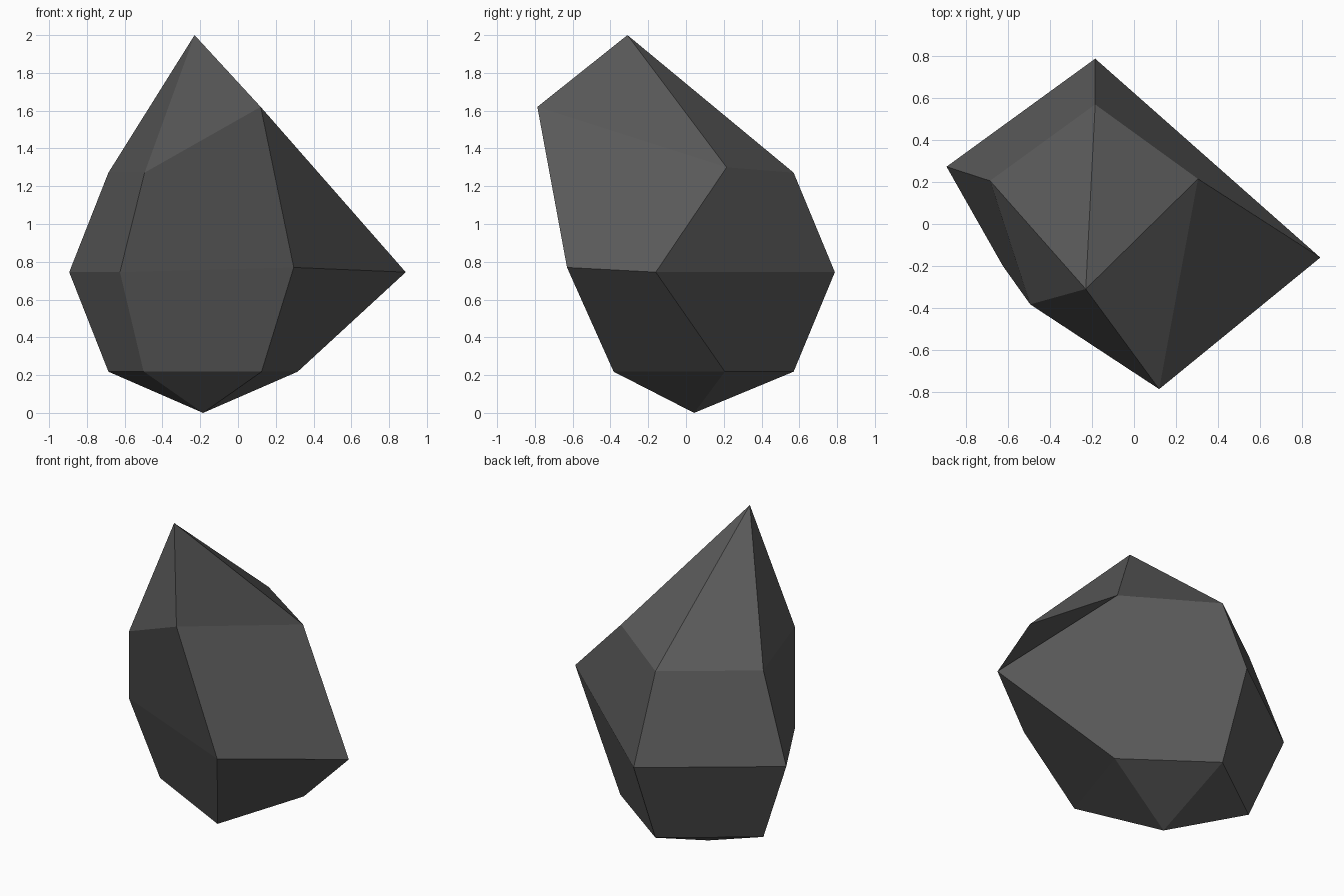
import bpy, bmesh, math
from mathutils import Vector

cube = bpy.data.objects.get("Cube")
if cube:
    bpy.data.objects.remove(cube, do_unlink=True)

# One flat stone colour
stone = bpy.data.materials.new("dark grey stone")
stone.use_nodes = True
colour = (0.101, 0.101, 0.101, 1)
stone.diffuse_color = colour
stone.node_tree.nodes["Principled BSDF"].inputs["Base Color"].default_value = colour

SIDES, RADIUS = 5, 0.745
centre = Vector((-0.185, 0.043, RADIUS))

# Corners chipped or pulled away from the regular five-sided ball
pulled = {
    ("lower", 2): (-0.50, -0.065, 0.22),
    ("middle", 2): (-0.625, -0.20, 0.745),
    ("middle", 3): (0.295, -0.63, 0.77),
    ("middle", 4): (0.888, -0.16, 0.745),
    ("upper", 3): (0.12, -0.787, 1.62),
    ("upper", 4): (0.305, 0.215, 1.30),
}

bm = bmesh.new()


def ring(level, latitude):
    """Five corners around the ball, starting at the back."""
    verts = []
    for i in range(SIDES):
        a = math.pi / 2 + math.tau * i / SIDES
        flat = math.cos(latitude) * RADIUS
        point = centre + Vector((flat * math.cos(a), flat * math.sin(a),
                                 RADIUS * math.sin(latitude)))
        verts.append(bm.verts.new(pulled.get((level, i), point)))
    return verts


lower = ring("lower", -math.pi / 4)
middle = ring("middle", 0)
upper = ring("upper", math.pi / 4)
base = bm.verts.new(centre - Vector((0, 0, RADIUS)))
peak = bm.verts.new((-0.23, -0.31, 2.0))

# Side bands and the two pointed caps; the corner order sets each band's fold
for i in range(SIDES):
    j = (i + 1) % SIDES
    for a, b in ((lower, middle), (middle, upper)):
        bm.faces.new((a[j], b[j], b[i], a[i]))
    bm.faces.new((upper[i], upper[j], peak))
    bm.faces.new((lower[j], lower[i], base))

mesh = bpy.data.meshes.new("rock")
bm.to_mesh(mesh)
bm.free()
mesh.materials.append(stone)
rock = bpy.data.objects.new("rock", mesh)
bpy.context.collection.objects.link(rock)
